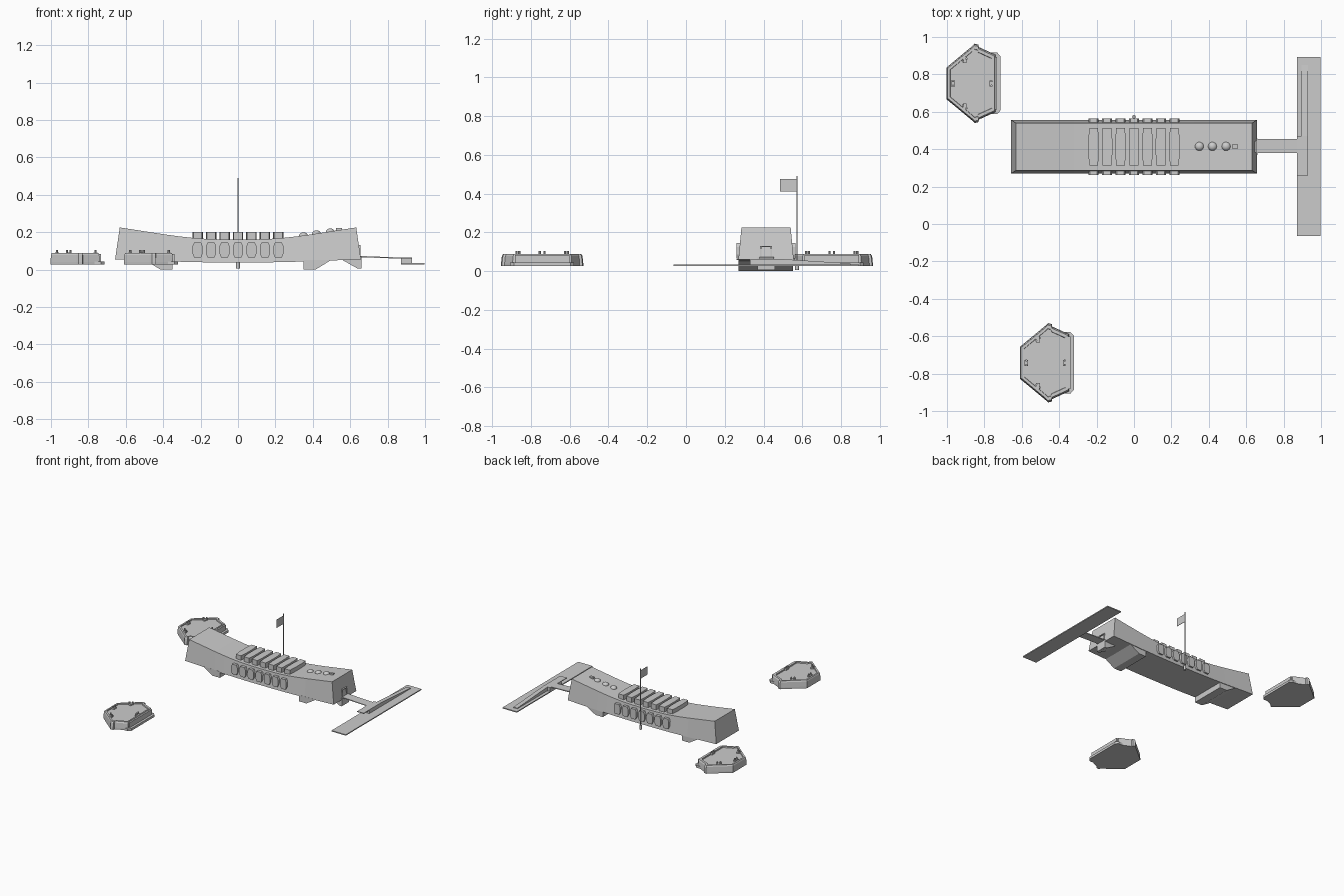
import bpy, bmesh, math
from mathutils import Vector

if "Cube" in bpy.data.objects:
    bpy.data.objects.remove(bpy.data.objects["Cube"])

CY = 0.413  # centre line of the hall


def finish(bm, name):
    bmesh.ops.recalc_face_normals(bm, faces=bm.faces)
    me = bpy.data.meshes.new(name)
    bm.to_mesh(me)
    bm.free()
    ob = bpy.data.objects.new(name, me)
    bpy.context.collection.objects.link(ob)
    return ob


def loft(name, rings):
    bm = bmesh.new()
    vs = [[bm.verts.new(p) for p in r] for r in rings]
    n = len(vs[0])
    for a, b in zip(vs, vs[1:]):
        for i in range(n):
            bm.faces.new((a[i], a[(i + 1) % n], b[(i + 1) % n], b[i]))
    bm.faces.new(vs[0])
    bm.faces.new(vs[-1])
    return finish(bm, name)


def prism(name, pts, axis, lo, hi):
    def put(p, t):
        q = list(p)
        q.insert(axis, t)
        return q
    return loft(name, [[put(p, t) for p in pts] for t in (lo, hi)])


def box(name, x0, x1, y0, y1, z0, z1):
    return prism(name, [(x0, y0), (x1, y0), (x1, y1), (x0, y1)], 2, z0, z1)


def cyl(name, x, y, z0, z1, r, n=12):
    ring = [(x + r * math.cos(2 * math.pi * i / n),
             y + r * math.sin(2 * math.pi * i / n)) for i in range(n)]
    return prism(name, ring, 2, z0, z1)


# Sagging hall: stations of (top x, top z, bottom x, bottom z), mirrored in x
half = [(0, .16, 0, .038), (.12, .162, .12, .038), (.19, .165, .19, .039),
        (.25, .17, .25, .04), (.32, .178, .32, .042), (.4, .189, .4, .044),
        (.632, .225, .657, .055)]
stations = [(-a, b, -c, d) for a, b, c, d in half[:0:-1]] + half
loft("hall", [[(c, CY - .143, d), (c, CY + .143, d), (a, CY + .127, b), (a, CY - .127, b)]
              for a, b, c, d in stations])

# Seven window bays on each side and seven roof slats
for i in range(7):
    x = (i - 3) * .072
    side = [(x + sx * w, .105 + sz * h) for sx, sz, w, h in (
        (-1, -1, .018, .04), (1, -1, .018, .04), (1, -1, .027, .02), (1, 1, .027, .02),
        (1, 1, .018, .04), (-1, 1, .018, .04), (-1, 1, .027, .02), (-1, -1, .027, .02))]
    prism("front_window", side, 1, CY - .152, CY - .12)
    prism("back_window", side, 1, CY + .12, CY + .152)
    slat = [(x - .023, CY - .1), (x + .023, CY - .1), (x + .028, CY - .04),
            (x + .028, CY + .04), (x + .023, CY + .1), (x - .023, CY + .1),
            (x - .028, CY + .04), (x - .028, CY - .04)]
    prism("roof_slat", slat, 2, .15, .202)

# Roof domes and vent
for x, z in ((.35, .18), (.42, .19), (.493, .201)):
    bm = bmesh.new()
    bmesh.ops.create_uvsphere(bm, u_segments=16, v_segments=8, radius=.024)
    for v in bm.verts:
        v.co = Vector((v.co.x + x, v.co.y + .415, v.co.z * .8 + z))
    for f in bm.faces:
        f.smooth = True
    finish(bm, "roof_dome")
box("roof_vent", .524, .556, .405, .425, .2, .222)

# Two sloped piers
for s in (-1, 1):
    prism("pier", [(s * .35, 0), (s * .415, 0), (s * .5, .052), (s * .35, .05)],
          1, CY - .143, CY + .138)

# Entrance: bracket, door frame, landing rails
prism("entry_bracket", [(.56, .05), (.64, .005), (.66, .005), (.661, .07), (.64, .07)],
      1, CY - .045, CY + .045)
for y in (CY - .03, CY + .024):
    box("door_jamb", .638, .656, y, y + .006, .065, .13)
box("door_head", .636, .656, CY - .03, CY + .03, .125, .131)

# Gangway, platform, ramps and floating dock
prism("gangway", [(.64, .066), (.875, .058), (.93, .058), (.93, .064), (.875, .064), (.64, .073)],
      1, .38, .454)
box("floating_dock", .872, .998, -.064, .892, .026, .034)
box("dock_platform", .872, .93, .33, .47, .034, .064)
prism("short_ramp", [(.26, .058), (.33, .058), (.33, .064), (.26, .064)], 0, .872, .93)
prism("long_ramp", [(.47, .034), (.85, .034), (.85, .04), (.47, .064)], 0, .896, .93)

# Flagpole and flag
cyl("flagpole_base", 0, .573, .005, .04, .01)
cyl("flagpole", 0, .573, .03, .49, .003, 8)
box("flag", -.001, .001, .485, .572, .41, .475)

# Mooring quays: outline relative to quay centre
outline = [(-.14, -.083), (-.005, -.195), (.008, -.208), (.028, -.203), (.03, -.19), (.118, -.15)]
outline += [(x, -y) for x, y in outline[::-1]]


def quay(cx, cy):
    def ring(k, z):
        return [(cx + x * k, cy + y * k, z) for x, y in outline]
    loft("quay", [ring(1.02, .026), ring(1.02, .04), ring(1, .078), ring(.97, .088),
                  ring(.88, .088), ring(.87, .08)])
    bumper = [(.06, -.165), (.128, -.165), (.146, -.145), (.146, .145), (.128, .165), (.06, .165)]
    prism("quay_bumper", [(cx + x, cy + y) for x, y in bumper], 2, .026, .044)
    box("quay_fender", cx + .1, cx + .128, cy - .14, cy + .14, .044, .084)
    # paired mooring bollards
    for x, y, dx, dy in ((-.108, 0, 0, 1), (.098, 0, 0, 1),
                         (-.045, .125, .8, .6), (-.045, -.125, .8, -.6)):
        for t in (-.012, .012):
            cyl("bollard", cx + x + dx * t, cy + y + dy * t, .075, .105, .006, 8)
        box("bollard_plate", cx + x - .01, cx + x + .01, cy + y - .016, cy + y + .016, .075, .09)


quay(-.86, .752)
quay(-.468, -.742)
